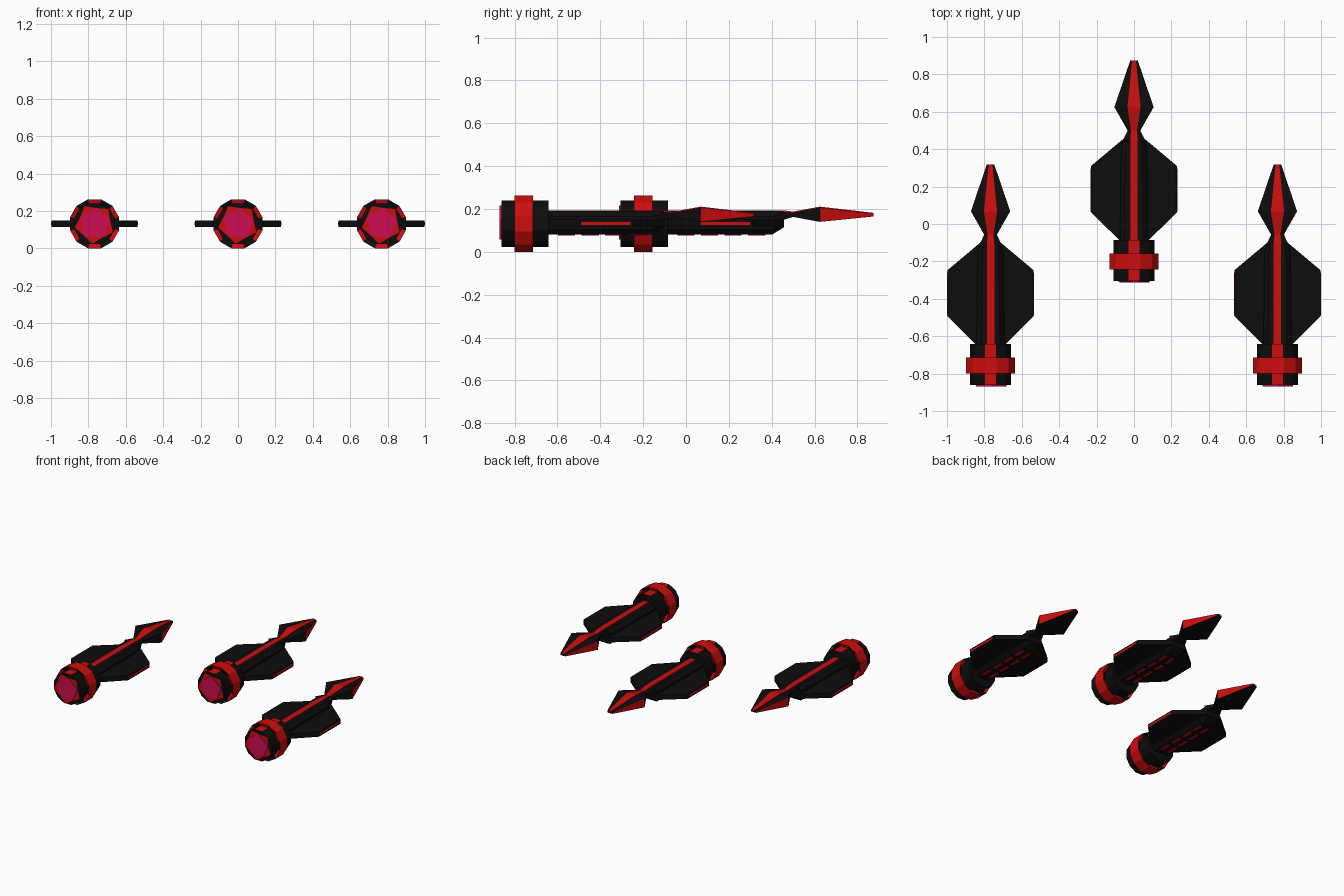
import bpy, math
from mathutils import Vector

if "Cube" in bpy.data.objects:
    bpy.data.objects.remove(bpy.data.objects["Cube"])

CZ = 0.131  # height of the long axis


def material(name, rgb):
    m = bpy.data.materials.new(name)
    m.diffuse_color = (*rgb, 1)
    m.use_nodes = True
    m.node_tree.nodes["Principled BSDF"].inputs["Base Color"].default_value = m.diffuse_color
    return m


BLACK, RED, PINK = 0, 1, 2
MATS = [material("black hull", (0.004, 0.004, 0.004)),
        material("red trim", (0.62, 0.004, 0.004)),
        material("pink glow", (0.62, 0.004, 0.085))]
# Where the three craft sit, in formation
PLACES = [("middle", 0, 0), ("left", -0.767, -0.557), ("right", 0.767, -0.557)]


def part(name, verts, faces, rule):
    """Make a mesh, colour its faces by a rule and place it on every craft."""
    me = bpy.data.meshes.new(name)
    me.from_pydata(verts, [], faces)
    for m in MATS:
        me.materials.append(m)
    me.update()
    for p in me.polygons:
        p.material_index = rule(p.center, p.normal) if callable(rule) else rule
    for tag, x, y in PLACES:
        ob = bpy.data.objects.new(f"{tag}_{name}", me)
        ob.location = (x, y, 0)
        bpy.context.collection.objects.link(ob)


def loft(name, rings, rule=BLACK):
    """Skin rings that run from low y to high y, clockwise seen from the front flipped."""
    n = len(rings[0])
    verts = [v for r in rings for v in r]
    faces = [(k * n + i, k * n + (i + 1) % n, (k + 1) * n + (i + 1) % n, (k + 1) * n + i)
             for k in range(len(rings) - 1) for i in range(n)]
    faces.append(tuple(reversed(range(n))))
    faces.append(tuple((len(rings) - 1) * n + i for i in range(n)))
    part(name, verts, faces, rule)


def polygon(r, y, n, start=0.0):
    """Regular ring about the long axis, measured clockwise from the top."""
    return [(r * math.sin(start + math.tau * i / n), y,
             CZ + r * math.cos(start + math.tau * i / n)) for i in range(n)]


def dodecagon(apothem, y):
    return polygon(apothem / math.cos(math.pi / 12), y, 12, -math.pi / 12)


def rect(y, hw, lo, hi, x=0):
    return [(x - hw, y, hi), (x + hw, y, hi), (x + hw, y, lo), (x - hw, y, lo)]


def hull_ring(y, hw, lo, hi, c):
    return [(-hw + c, y, hi), (hw - c, y, hi), (hw, y, hi - c), (hw, y, lo + c),
            (hw - c, y, lo), (-hw + c, y, lo), (-hw, y, lo + c), (-hw, y, hi - c)]


# Engine drum with a red top panel
loft("engine", [dodecagon(0.109, -0.305), dodecagon(0.109, -0.085)],
     lambda c, n: RED if n.z > 0.98 else BLACK)


# Flared band around the engine, outer faces red, flanks alternating
def band_rule(c, n):
    a = math.atan2(c.x, c.z - CZ)
    step = round(a / (math.pi / 6)) % 2
    return BLACK if step and abs(n.y) > 0.5 else RED


loft("engine_band", [dodecagon(0.105, -0.233), dodecagon(0.131, -0.243),
                     dodecagon(0.131, -0.157), dodecagon(0.105, -0.167)], band_rule)

# Pinwheel of red blades on the nozzle face, with a glowing pentagon
inner = polygon(0.085, -0.309, 5, 0.1)
outer = polygon(0.108, -0.308, 5, 0.75)
part("nozzle_blades", inner + outer,
     [(i, i + 5, (i + 1) % 5) for i in range(5)], RED)
loft("nozzle_glow", [polygon(0.086, -0.313, 5, 0.1), polygon(0.086, -0.304, 5, 0.1)], PINK)

# Central hull with a raked nose
loft("hull", [hull_ring(-0.1, 0.075, 0.08, 0.19, 0.025),
              hull_ring(0.40, 0.07, 0.08, 0.19, 0.025),
              hull_ring(0.455, 0.055, 0.113, 0.188, 0.015)])

# Flat wing slab
WING = [(0.075, -0.09), (0.23, 0.063), (0.23, 0.31), (0.055, 0.457)]
outline = WING + [(-x, y) for x, y in reversed(WING)]
n = len(outline)
part("wing", [(x, y, z) for z in (0.115, 0.15) for x, y in outline],
     [tuple(reversed(range(n))), tuple(range(n, 2 * n))] +
     [(i, (i + 1) % n, n + (i + 1) % n, n + i) for i in range(n)], BLACK)

# Neck and spearhead, red on the forward side walls
HEAD = [(0.44, 0.062, 0.145, 0.187), (0.50, 0.034, 0.163, 0.183),
        (0.625, 0.105, 0.140, 0.207), (0.875, 0.020, 0.165, 0.178)]
loft("spearhead", [rect(*r) for r in HEAD],
     lambda c, n: RED if c.y > 0.625 and abs(n.x) > 0.5 else BLACK)

# Red spine running from the engine to the tip
SPINE = [(-0.09, 0.02, 0.19), (0.45, 0.02, 0.19), (0.50, 0.016, 0.184),
         (0.625, 0.035, 0.207), (0.875, 0.010, 0.178)]
loft("spine", [rect(y, hw, z - 0.004, z + 0.004) for y, hw, z in SPINE], RED)

for side, s in (("left", -1), ("right", 1)):
    # Red stripe along each wing edge
    loft(f"{side}_edge_stripe", [rect(y, 0.002, 0.125, 0.140, s * 0.23)
                                 for y in (0.068, 0.298)], RED)
    # Row of red panels under the hull
    for k in range(4):
        y = -0.04 + k * 0.11
        loft(f"{side}_belly_panel_{k + 1}",
             [rect(yy, 0.011, 0.077, 0.082, s * 0.03) for yy in (y, y + 0.08)], RED)
